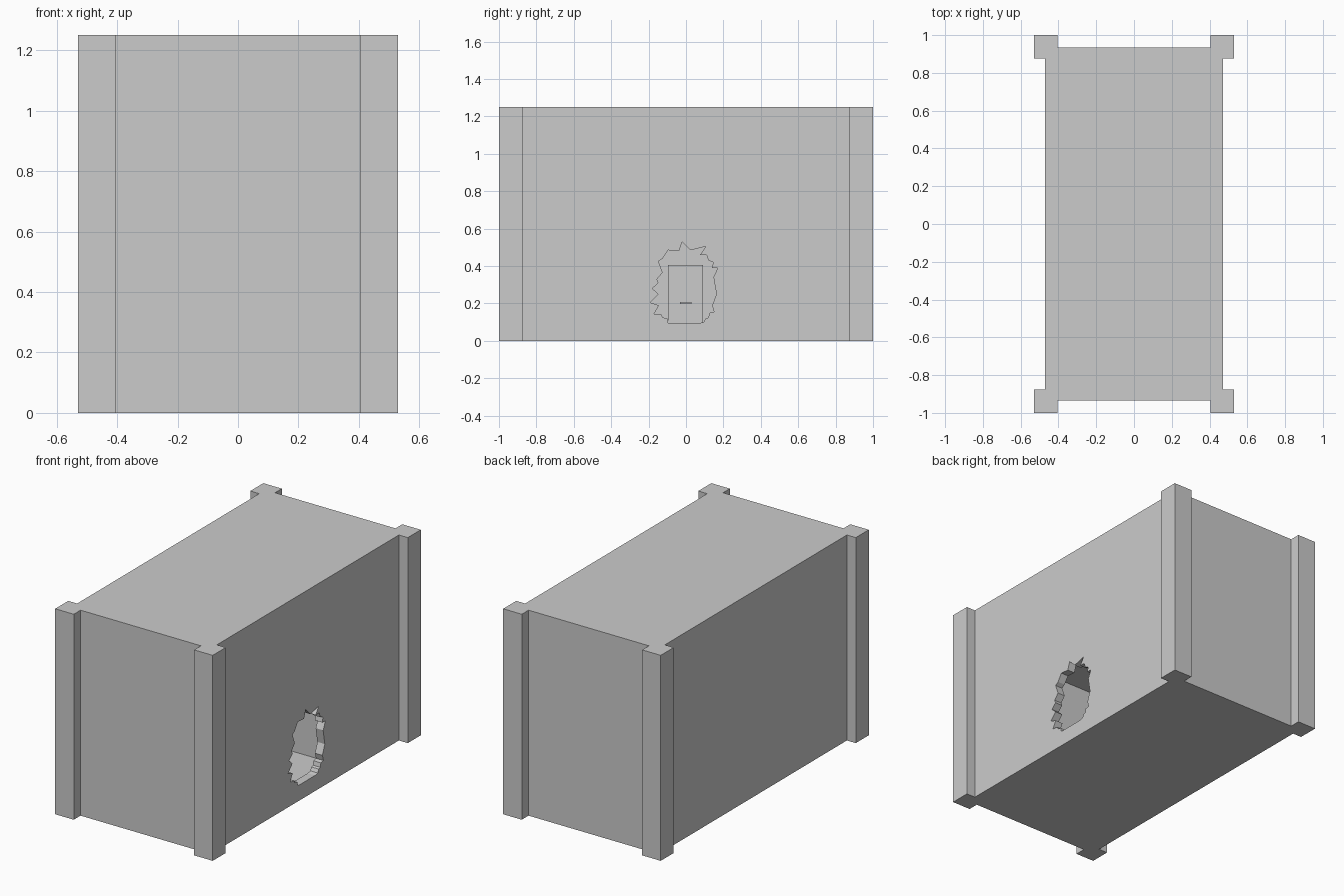
import bpy, bmesh
from mathutils import Vector

if "Cube" in bpy.data.objects:
    bpy.data.objects.remove(bpy.data.objects["Cube"])


def prism(name, points, offset):
    """Closed solid made by sweeping a planar outline along offset."""
    bm = bmesh.new()
    face = bm.faces.new([bm.verts.new(p) for p in points])
    new = bmesh.ops.extrude_face_region(bm, geom=[face])["geom"]
    bmesh.ops.translate(bm, vec=Vector(offset),
                        verts=[g for g in new if isinstance(g, bmesh.types.BMVert)])
    bmesh.ops.recalc_face_normals(bm, faces=bm.faces)
    mesh = bpy.data.meshes.new(name)
    bm.to_mesh(mesh)
    bm.free()
    obj = bpy.data.objects.new(name, mesh)
    bpy.context.collection.objects.link(obj)
    return obj


def box(name, x0, x1, y0, y1, z0, z1):
    return prism(name, [(x0, y0, z0), (x1, y0, z0), (x1, y1, z0), (x0, y1, z0)],
                 (0, 0, z1 - z0))


def cut(target, cutter):
    cutter.hide_render = True
    mod = target.modifiers.new("cut", 'BOOLEAN')
    mod.operation = 'DIFFERENCE'
    mod.solver = 'EXACT'
    mod.object = cutter
    bpy.context.view_layer.objects.active = target
    bpy.ops.object.modifier_apply(modifier=mod.name)
    bpy.data.objects.remove(cutter)


# Block with raised corner posts: one quarter outline, mirrored around
quarter = [(0.47, 0.875), (0.53, 0.875), (0.53, 1.0), (0.405, 1.0), (0.405, 0.935)]
outline = []
for sx, sy in ((1, 1), (-1, 1), (-1, -1), (1, -1)):
    pts = quarter if sx * sy > 0 else quarter[::-1]
    outline += [(sx * x, sy * y, 0) for x, y in pts]
block = prism("block_with_corner_posts", outline, (0, 0, 1.25))

# Hollow room behind the right wall
cut(block, box("room_cutter", 0.0, 0.42, -0.30, 0.30, 0.07, 0.59))

# Jagged broken opening in the right wall (y, z)
jagged = [(-.095, .095), (-.10, .12), (-.125, .125), (-.13, .14), (-.17, .145),
          (-.145, .19), (-.19, .205), (-.147, .25), (-.18, .28), (-.147, .31),
          (-.155, .33), (-.125, .365), (-.147, .425), (-.125, .44), (-.095, .485),
          (-.037, .48), (-.02, .53), (.025, .485), (.105, .505), (.075, .46),
          (.11, .46), (.12, .43), (.145, .42), (.14, .39), (.17, .39),
          (.147, .34), (.163, .25), (.14, .19), (.15, .155), (.125, .15),
          (.12, .125), (.105, .12), (.095, .10), (.07, .095)]
cut(block, prism("opening_cutter", [(0.36, y, z) for y, z in jagged], (0.24, 0, 0)))

# Small door and its handle on the room's back wall
box("inner_door", -0.005, 0.02, -0.095, 0.092, 0.07, 0.405)
box("door_handle", 0.015, 0.03, -0.033, 0.03, 0.196, 0.208)
